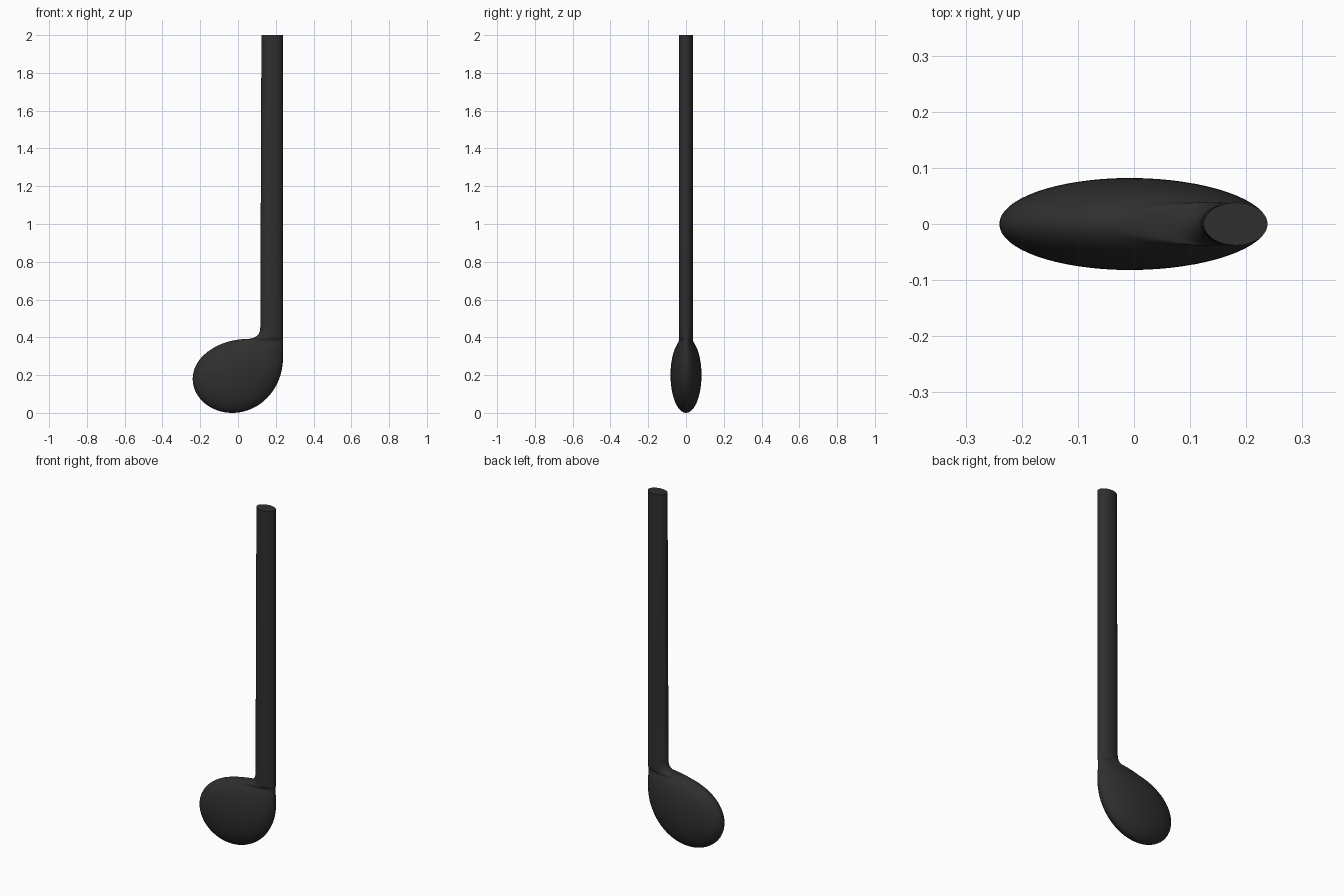
import bpy
import bmesh
import math

cube = bpy.data.objects.get("Cube")
if cube:
    bpy.data.objects.remove(cube, do_unlink=True)

SIDES = 64
RIGHT = 0.238          # outer edge of the stem
STEM_DEPTH = 0.038     # half depth of the stem

# Charcoal finish
mat = bpy.data.materials.new("charcoal")
mat.use_nodes = True
colour = (0.028, 0.028, 0.028, 1.0)
mat.diffuse_color = colour
mat.node_tree.nodes["Principled BSDF"].inputs["Base Color"].default_value = colour


def right_edge(z):
    """Outer edge of the head, running smoothly into the stem."""
    k = max(0.0, (0.29 - z) / 0.29)
    return -0.03 + (RIGHT + 0.03) * math.sqrt(max(0.0, 1 - k * k))


def half_depth(z):
    """Rounded depth of the head, never thinner than the stem above it."""
    k = (z - 0.2) / 0.2
    d = 0.082 * math.sqrt(max(0.0, 1 - k * k))
    return max(d, STEM_DEPTH) if z > 0.2 else d


# Inner outline as (left x, z): lower head, upper head, fillet, stem
outline = []
for i in range(1, 17):
    a = math.pi / 2 * i / 16
    outline.append((-0.03 - 0.21 * math.sin(a), 0.18 - 0.18 * math.cos(a)))
for i in range(1, 21):
    a = math.radians(90) * i / 20
    outline.append((0.06 - 0.30 * math.cos(a), 0.18 + 0.212 * math.sin(a)))
outline += [(0.082, 0.397), (0.099, 0.406), (0.110, 0.418), (0.116, 0.434),
            (0.118, 0.455), (0.120, 1.0), (0.122, 1.5), (0.124, 2.0)]

# Note body: elliptical cross-sections lofted from the head up through the stem
bm = bmesh.new()
rings = []
for left, z in outline:
    right = right_edge(z)
    cx, rx, ry = (left + right) / 2, (right - left) / 2, half_depth(z)
    rings.append([bm.verts.new((cx + rx * math.cos(2 * math.pi * j / SIDES),
                                ry * math.sin(2 * math.pi * j / SIDES), z))
                  for j in range(SIDES)])
for low, high in zip(rings, rings[1:]):
    for j in range(SIDES):
        k = (j + 1) % SIDES
        bm.faces.new((low[j], low[k], high[k], high[j]))

# Rounded base tip and flat stem top
tip = bm.verts.new((-0.03, 0, 0))
for j in range(SIDES):
    bm.faces.new((tip, rings[0][(j + 1) % SIDES], rings[0][j]))
bm.faces.new(rings[-1])
bmesh.ops.recalc_face_normals(bm, faces=bm.faces[:])

mesh = bpy.data.meshes.new("note_head_and_stem")
bm.to_mesh(mesh)
bm.free()
mesh.materials.append(mat)
note = bpy.data.objects.new("note_head_and_stem", mesh)
bpy.context.collection.objects.link(note)
bpy.ops.object.select_all(action="DESELECT")
note.select_set(True)
bpy.context.view_layer.objects.active = note
bpy.ops.object.shade_smooth_by_angle(angle=math.radians(60))
